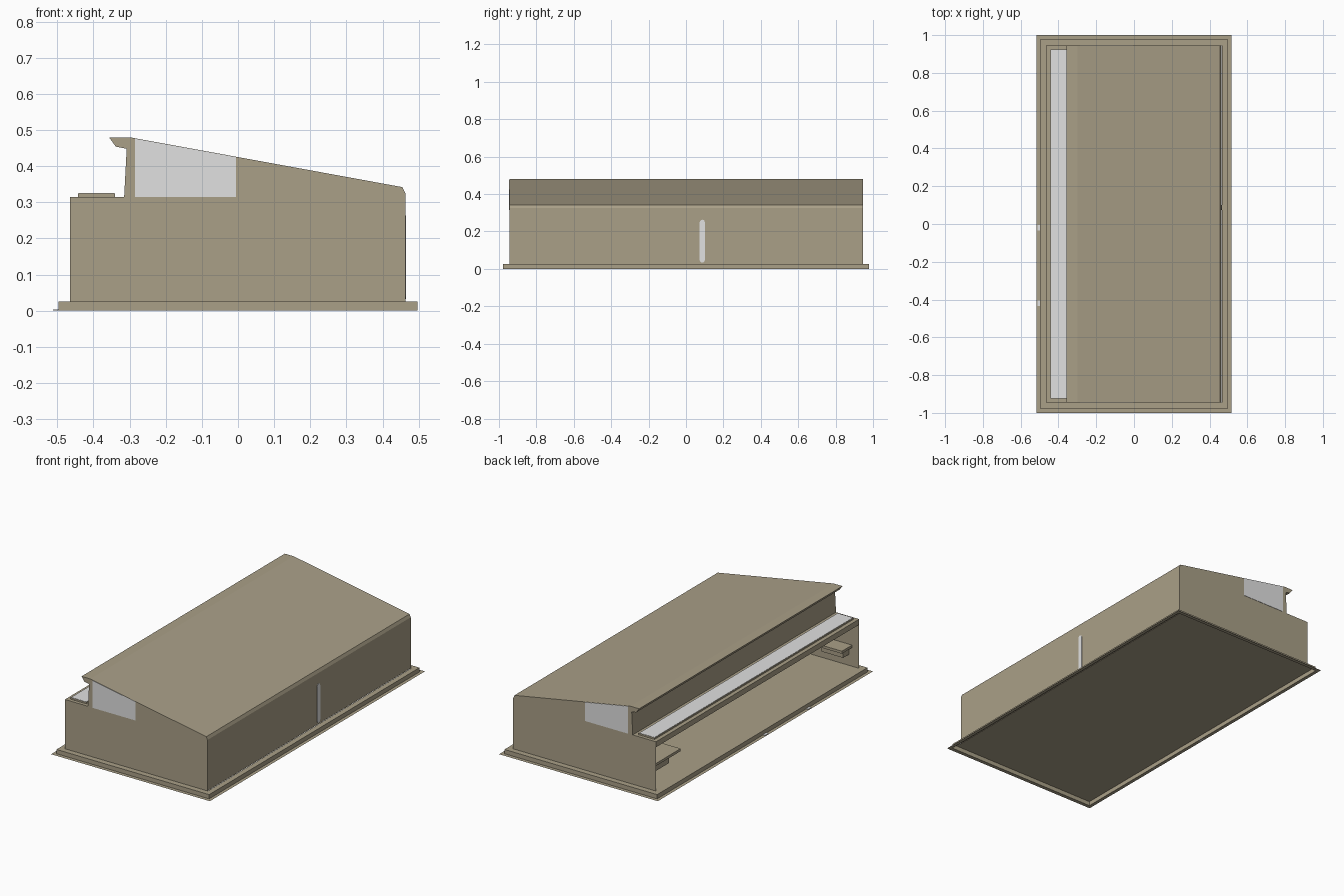
import bpy, bmesh, math

if "Cube" in bpy.data.objects:
    bpy.data.objects.remove(bpy.data.objects["Cube"])


def material(name, rgb):
    m = bpy.data.materials.new(name)
    m.diffuse_color = (*rgb, 1)
    m.use_nodes = True
    m.node_tree.nodes["Principled BSDF"].inputs["Base Color"].default_value = m.diffuse_color
    return m


BEIGE = material("beige", (0.40, 0.35, 0.245))
PALE = material("pale_grey", (0.75, 0.75, 0.75))


def finish(name, bm, mat, recalc=True):
    if recalc:
        bmesh.ops.recalc_face_normals(bm, faces=bm.faces)
    me = bpy.data.meshes.new(name)
    bm.to_mesh(me)
    bm.free()
    me.materials.append(mat)
    ob = bpy.data.objects.new(name, me)
    bpy.context.collection.objects.link(ob)
    return ob


def prism(name, profile, y0, y1, mat, skip=()):
    """Extrude an x-z outline along y, leaving out the edges in skip."""
    bm = bmesh.new()
    a = [bm.verts.new((x, y0, z)) for x, z in profile]
    b = [bm.verts.new((x, y1, z)) for x, z in profile]
    n = len(profile)
    bm.faces.new(a)
    bm.faces.new(b[::-1])
    for i in range(n):
        if i not in skip:
            j = (i + 1) % n
            bm.faces.new((a[j], a[i], b[i], b[j]))
    return finish(name, bm, mat)


def box(name, x0, x1, y0, y1, z0, z1, mat):
    return prism(name, [(x0, z0), (x1, z0), (x1, z1), (x0, z1)], y0, y1, mat)


# Stepped base: flat flange, kerb and ledge, hollow underneath
bm = bmesh.new()
rings = []
for hx, hy, z in [(0.517, 1.0, 0), (0.497, 0.978, 0),
                  (0.497, 0.978, 0.025), (0.465, 0.945, 0.025)]:
    rings.append([bm.verts.new((sx * hx, sy * hy, z))
                  for sx, sy in [(-1, -1), (1, -1), (1, 1), (-1, 1)]])
for lo, hi in zip(rings, rings[1:]):
    for i in range(4):
        j = (i + 1) % 4
        bm.faces.new((lo[i], lo[j], hi[j], hi[i]))
finish("base", bm, BEIGE, recalc=False)

# Building shell with sloped roof, eave and floor; the counter side is open
shell = [(-0.465, 0.025), (0.463, 0.025), (0.463, 0.325), (0.455, 0.342),
         (-0.30, 0.48), (-0.357, 0.48), (-0.338, 0.454), (-0.308, 0.448),
         (-0.315, 0.315), (-0.465, 0.315)]
prism("shell", shell, -0.945, 0.945, BEIGE, skip=(9,))

# Beam below the ledge over the opening
box("opening_beam", -0.465, -0.315, -0.944, 0.944, 0.282, 0.314, BEIGE)

# Raised skylight frame with pale top
box("skylight_frame", -0.443, -0.34, -0.925, 0.925, 0.315, 0.324, BEIGE)
box("skylight_pane", -0.441, -0.342, -0.923, 0.923, 0.324, 0.3255, PALE)


# Windows under the roof on both end walls
def roof_z(x):
    return 0.48 - (x + 0.30) * (0.48 - 0.342) / 0.755


window = [(-0.285, 0.315), (-0.005, 0.315),
          (-0.005, roof_z(-0.005) - 0.001), (-0.285, roof_z(-0.285) - 0.001)]
prism("front_window", window, -0.947, -0.945, PALE)
prism("back_window", window, 0.945, 0.947, PALE)

# Tall rounded strip on the right wall
bm = bmesh.new()
r, yc, z0, z1 = 0.014, 0.087, 0.033, 0.263
pts = []
for k in range(7):
    t = math.pi * k / 6
    pts.append((yc + r * math.cos(t), z1 - r + r * math.sin(t)))
for k in range(7):
    t = math.pi + math.pi * k / 6
    pts.append((yc + r * math.cos(t), z0 + r + r * math.sin(t)))
face = bm.faces.new([bm.verts.new((0.463, y, z)) for y, z in pts])
ext = bmesh.ops.extrude_face_region(bm, geom=[face])
bmesh.ops.translate(bm, vec=(0.002, 0, 0),
                    verts=[v for v in ext["geom"] if isinstance(v, bmesh.types.BMVert)])
finish("wall_strip", bm, PALE)

# Small shelves with a support block inside each end of the opening
for name, y0, y1 in (("front", -0.944, -0.85), ("back", 0.65, 0.944)):
    box(name + "_shelf", -0.42, -0.24, y0, y1, 0.135, 0.15, BEIGE)
    s0, s1 = (y0, y1 - 0.04) if y0 < 0 else (y0 + 0.08, y1)
    box(name + "_shelf_support", -0.40, -0.26, s0, s1, 0.09, 0.135, BEIGE)

# Two tiny pale inserts in the kerb
for i, y in enumerate((-0.42, -0.02)):
    box(f"kerb_insert_{i + 1}", -0.512, -0.497, y - 0.015, y + 0.015, 0.0, 0.003, PALE)
